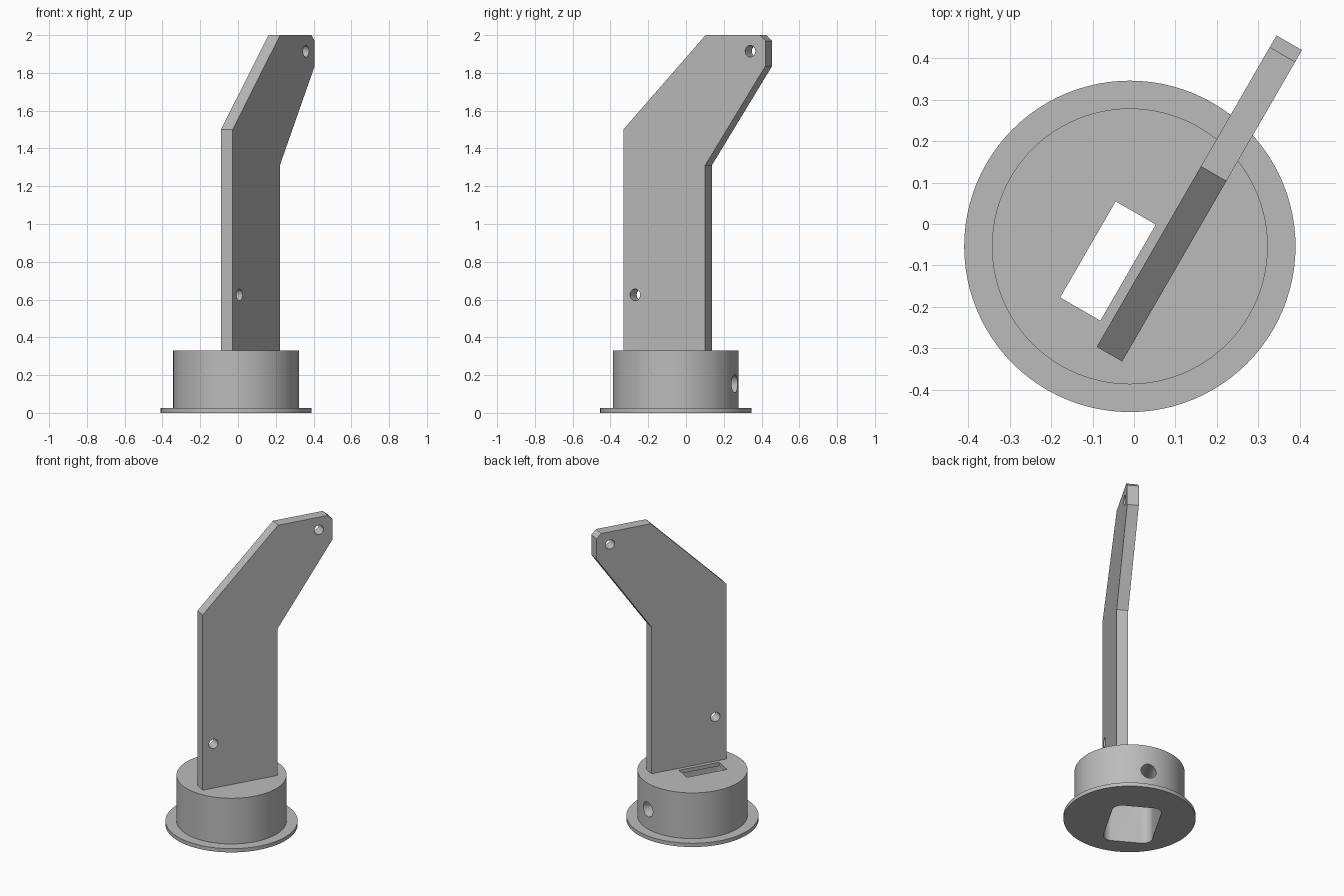
import bpy, bmesh
from math import pi, sin, cos, radians
from mathutils import Matrix, Vector

cube = bpy.data.objects.get("Cube")
if cube:
    bpy.data.objects.remove(cube)

grey = bpy.data.materials.new("plain grey")
grey.use_nodes = True
grey.diffuse_color = (0.5, 0.5, 0.5, 1)
grey.node_tree.nodes["Principled BSDF"].inputs["Base Color"].default_value = (0.5, 0.5, 0.5, 1)

# Local frame: x runs along the arm's width, origin on the base axis
FRAME = Matrix.Translation((-0.01, -0.054, 0)) @ Matrix.Rotation(radians(60), 4, 'Z')


def finish(bm, name):
    bmesh.ops.recalc_face_normals(bm, faces=bm.faces[:])
    mesh = bpy.data.meshes.new(name)
    bm.to_mesh(mesh)
    bm.free()
    mesh.materials.append(grey)
    ob = bpy.data.objects.new(name, mesh)
    ob.matrix_world = FRAME
    bpy.context.collection.objects.link(ob)
    return ob


def prism(name, outline, vec):
    """Extrude a closed 3D outline along a vector."""
    bm = bmesh.new()
    face = bm.faces.new([bm.verts.new(p) for p in outline])
    ext = bmesh.ops.extrude_face_region(bm, geom=[face])
    bmesh.ops.translate(bm, vec=vec, verts=[v for v in ext["geom"] if isinstance(v, bmesh.types.BMVert)])
    return finish(bm, name)


def rod(name, start, axis, radius):
    """Round cutter starting at a point and running along an axis."""
    axis = Vector(axis)
    turn = axis.to_track_quat('Z', 'Y')
    ring = [Vector(start) + turn @ Vector((radius * cos(a), radius * sin(a), 0))
            for a in (2 * pi * i / 40 for i in range(40))]
    return prism(name, ring, axis)


def rounded_rect(cx, cy, hx, hy, r, z, steps=8):
    pts = []
    for q, (sx, sy) in enumerate([(1, 1), (-1, 1), (-1, -1), (1, -1)]):
        for i in range(steps + 1):
            a = (q + i / steps) * pi / 2
            pts.append((cx + sx * (hx - r) + r * cos(a), cy + sy * (hy - r) + r * sin(a), z))
    return pts


def rect(cx, cy, hx, hy, z):
    return [(cx + sx * hx, cy + sy * hy, z) for sx, sy in [(1, 1), (-1, 1), (-1, -1), (1, -1)]]


def cut(ob, cutters):
    bpy.context.view_layer.objects.active = ob
    for c in cutters:
        c.hide_render = True
        mod = ob.modifiers.new("cut", 'BOOLEAN')
        mod.operation, mod.solver, mod.object = 'DIFFERENCE', 'EXACT', c
        bpy.ops.object.modifier_apply(modifier=mod.name)
        bpy.data.objects.remove(c)


def smooth(ob):
    bpy.ops.object.select_all(action='DESELECT')
    ob.select_set(True)
    bpy.context.view_layer.objects.active = ob
    bpy.ops.object.shade_smooth_by_angle(angle=radians(30))


# Round base with a thin flange, turned from a profile
bm = bmesh.new()
profile = [(0, 0), (0.4, 0), (0.4, 0.025), (0.333, 0.025), (0.333, 0.33), (0, 0.33)]
verts = [bm.verts.new((r, 0, z)) for r, z in profile]
edges = [bm.edges.new(pair) for pair in zip(verts, verts[1:])]
bmesh.ops.spin(bm, geom=verts + edges, cent=(0, 0, 0), axis=(0, 0, 1), angle=2 * pi, steps=96)
bmesh.ops.remove_doubles(bm, verts=bm.verts[:], dist=1e-4)
base = finish(bm, "round_base")

# Hollow from below, slot through the roof, and cable hole in the side
cut(base, [
    prism("pocket_cutter", rounded_rect(-0.06, 0.028, 0.215, 0.15, 0.06, -0.1), (0, 0, 0.405)),
    prism("slot_cutter", rect(-0.057, 0.028, 0.134, 0.056, 0.25), (0, 0, 0.2)),
    rod("side_hole_cutter", (0.05, 0.06, 0.155), (0.4, 0, 0), 0.048),
])
smooth(base)

# Flat bent arm standing on the base
side = [(-0.25, 0.33), (0.25, 0.33), (0.25, 1.31), (0.618, 1.835),
        (0.618, 1.97), (0.585, 2.0), (0.253, 2.0), (-0.25, 1.5)]
arm = prism("bent_arm", [(x, -0.123, z) for x, z in side], (0, 0.071, 0))
cut(arm, [rod("arm_hole_cutter", (x, -0.2, z), (0, 0.25, 0), 0.031)
          for x, z in [(-0.178, 0.625), (0.526, 1.915)]])
smooth(arm)
